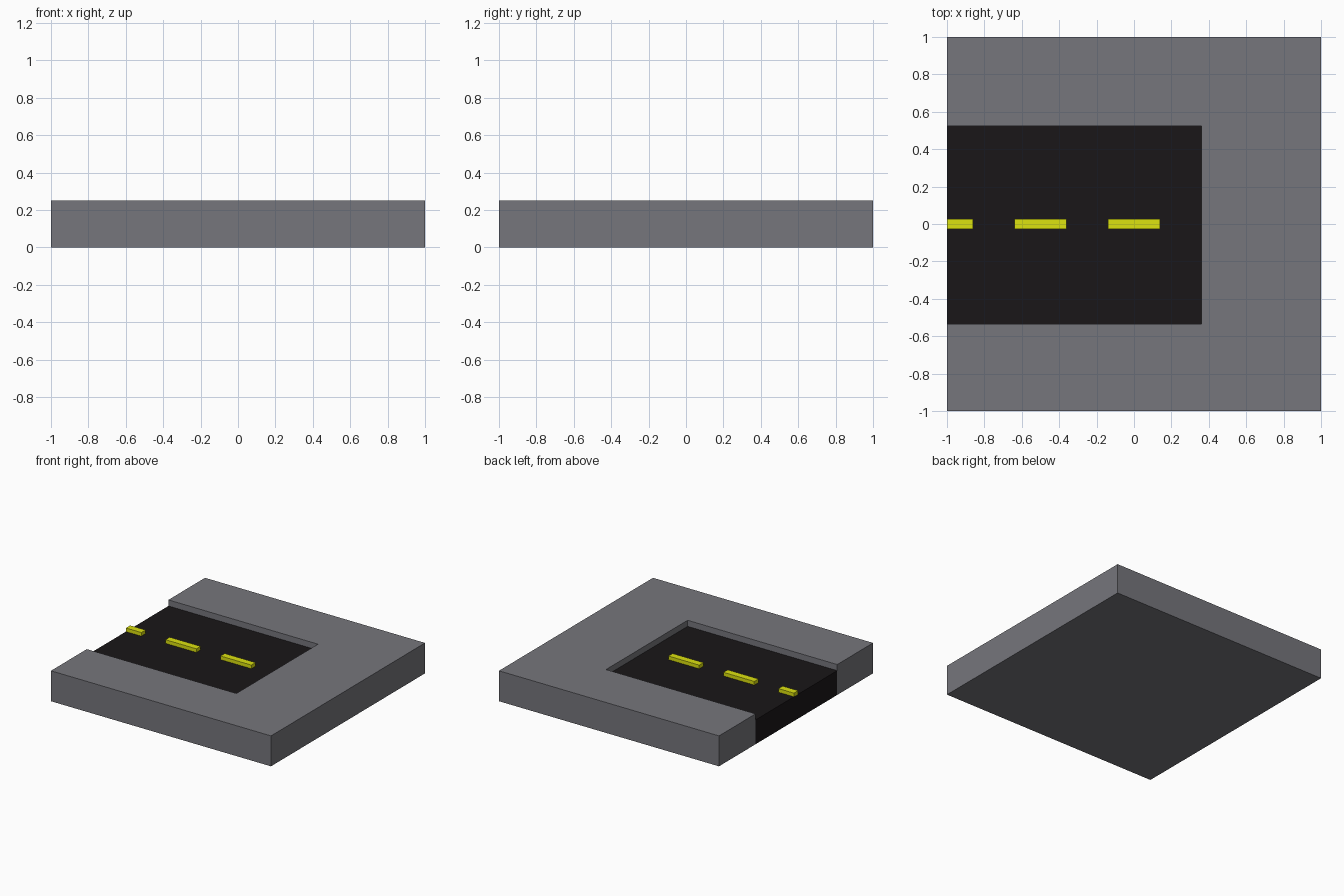
import bpy, bmesh

if "Cube" in bpy.data.objects:
    bpy.data.objects.remove(bpy.data.objects["Cube"])

def material(name, rgb):
    m = bpy.data.materials.new(name)
    m.diffuse_color = (*rgb, 1)
    m.use_nodes = True
    m.node_tree.nodes["Principled BSDF"].inputs["Base Color"].default_value = m.diffuse_color
    return m

GREY = material("concrete_grey", (0.18, 0.18, 0.20))
BLACK = material("asphalt_black", (0.010, 0.008, 0.009))
YELLOW = material("paint_yellow", (0.72, 0.76, 0.005))

def prism(name, outline, z0, z1, mats):
    """Extrude a counter-clockwise outline; a second material goes on the underside."""
    bm = bmesh.new()
    face = bm.faces.new([bm.verts.new((x, y, z0)) for x, y in outline])
    ext = bmesh.ops.extrude_face_region(bm, geom=[face], use_keep_orig=True)
    top = [v for v in ext["geom"] if isinstance(v, bmesh.types.BMVert)]
    bmesh.ops.translate(bm, verts=top, vec=(0, 0, z1 - z0))
    bmesh.ops.recalc_face_normals(bm, faces=bm.faces)
    for f in bm.faces:
        if f.normal.z < -0.5:
            f.material_index = len(mats) - 1
    me = bpy.data.meshes.new(name)
    bm.to_mesh(me)
    bm.free()
    for m in mats:
        me.materials.append(m)
    ob = bpy.data.objects.new(name, me)
    bpy.context.collection.objects.link(ob)
    return ob

def rect(x0, x1, y0, y1):
    return [(x0, y0), (x1, y0), (x1, y1), (x0, y1)]

# Raised pavement wrapping around the dead end
R0, R1, END = -0.535, 0.525, 0.36
prism("pavement", [(-1, -1), (1, -1), (1, 1), (-1, 1),
                   (-1, R1), (END, R1), (END, R0), (-1, R0)], 0, 0.25, [GREY])

# Sunken road surface with grey underside
prism("road", rect(-1, END, R0, R1), 0, 0.20, [BLACK, GREY])

# Dashed centre line; the first dash is cut by the tile edge
for i, cx in enumerate((-1.0, -0.5, 0.0)):
    prism(f"lane_dash_{i + 1}", rect(max(-1, cx - 0.14), cx + 0.14, -0.027, 0.028),
          0.20, 0.23, [YELLOW])
